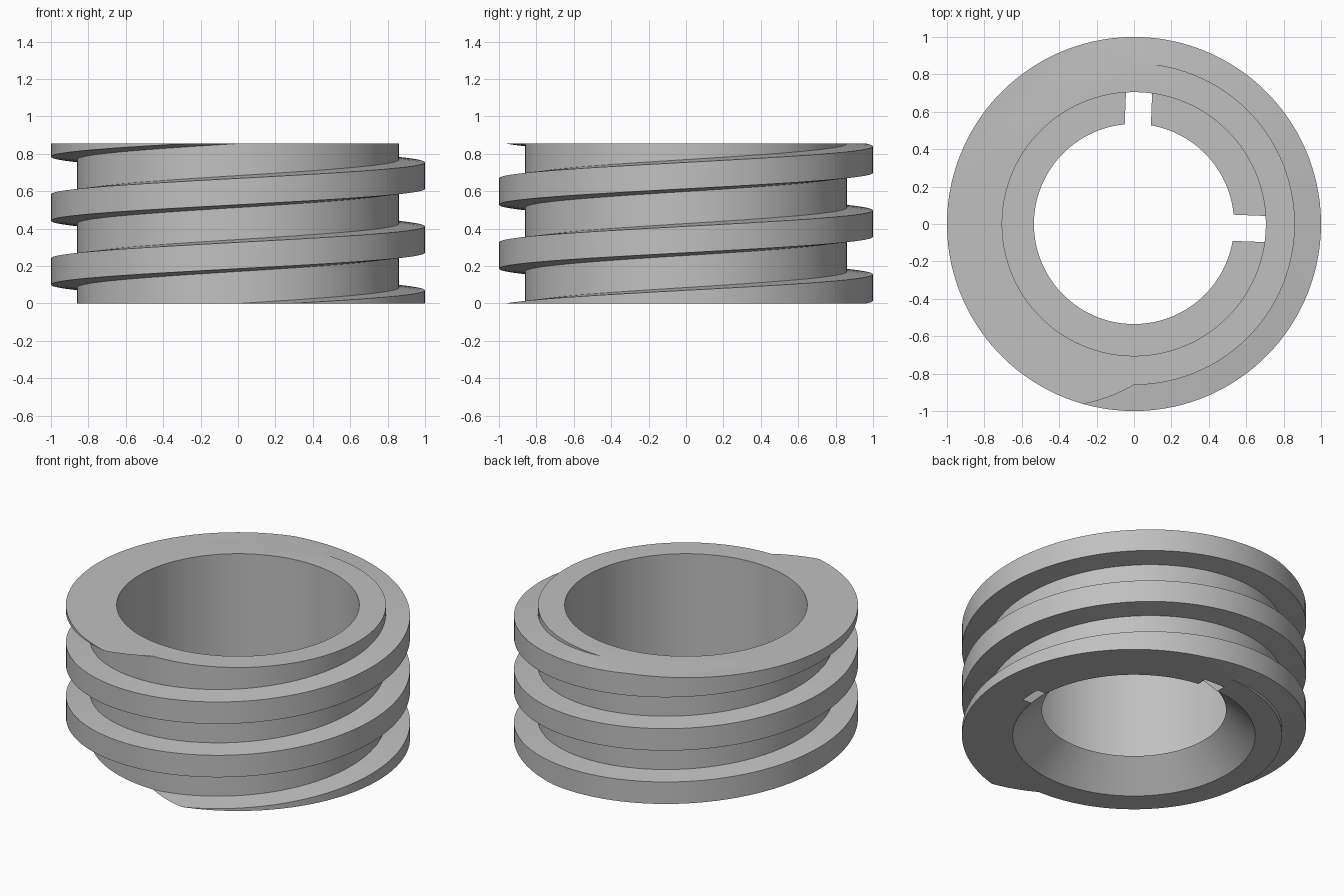
import bpy, bmesh, math
from mathutils import Matrix

if "Cube" in bpy.data.objects:
    bpy.data.objects.remove(bpy.data.objects["Cube"])

SEG = 128
HEIGHT = 0.855
PITCH = HEIGHT / 2.5
R_OUT, R_CORE, R_BORE, R_LIP = 1.0, 0.86, 0.705, 0.535
LIP_Z = 0.17

grey = bpy.data.materials.new("light_grey")
grey.diffuse_color = (0.53, 0.53, 0.53, 1)
grey.use_nodes = True
grey.node_tree.nodes["Principled BSDF"].inputs["Base Color"].default_value = grey.diffuse_color


def finish(name, bm):
    bmesh.ops.recalc_face_normals(bm, faces=bm.faces)
    mesh = bpy.data.meshes.new(name)
    bm.to_mesh(mesh)
    bm.free()
    mesh.materials.append(grey)
    obj = bpy.data.objects.new(name, mesh)
    bpy.context.collection.objects.link(obj)
    return obj


def sweep(name, profile, steps, start=0.0, rise=0.0, closed=True):
    """Sweep a closed (radius, z) profile round the z axis, rising per turn."""
    bm = bmesh.new()
    rings = []
    for i in range(steps if closed else steps + 1):
        a = start + 2 * math.pi * i / SEG
        dz = rise * i / SEG
        rings.append([bm.verts.new((r * math.cos(a), r * math.sin(a), z + dz))
                      for r, z in profile])
    n = len(profile)
    for i in range(steps):
        a, b = rings[i], rings[(i + 1) % len(rings)]
        for j in range(n):
            k = (j + 1) % n
            bm.faces.new((a[j], b[j], b[k], a[k]))
    if not closed:
        bm.faces.new(rings[0])
        bm.faces.new(rings[-1])
    return finish(name, bm)


def box(name, size, centre, angle=0.0):
    bm = bmesh.new()
    bmesh.ops.create_cube(bm, size=1)
    bm.transform(Matrix.Rotation(angle, 4, 'Z') @ Matrix.Translation(centre)
                 @ Matrix.Diagonal((*size, 1)))
    return finish(name, bm)


def boolean(target, tool, operation):
    mod = target.modifiers.new(operation, 'BOOLEAN')
    mod.operation = operation
    mod.solver = 'EXACT'
    mod.object = tool
    bpy.context.view_layer.objects.active = target
    bpy.ops.object.modifier_apply(modifier=mod.name)
    bpy.data.objects.remove(tool)


# Sleeve with a bore and a coned inner lip, left long for trimming
sleeve = sweep("threaded_sleeve", [
    (R_BORE, -0.3), (R_BORE, 0), (R_LIP, LIP_Z), (R_BORE, LIP_Z),
    (R_BORE, 1.2), (R_CORE, 1.2), (R_CORE, -0.3)], SEG)

# Helical thread with slightly tapered flanks, rooted inside the sleeve
taper = 0.015
r_in = 0.80
z_out = -taper
z_in = taper * (R_CORE - r_in) / (R_OUT - R_CORE)
base = -PITCH / 2
thread = sweep("thread", [
    (r_in, z_in), (R_OUT, z_out), (R_OUT, base - z_out), (r_in, base - z_in)],
    int(SEG * 3.4), start=math.radians(270) - 2 * math.pi * 0.2, rise=PITCH, closed=False)
thread.data.transform(Matrix.Translation((0, 0, -0.2 * PITCH)))
boolean(sleeve, thread, 'UNION')

# Four slots through the lip
for i in range(4):
    slot = box("slot_cutter", (0.365, 0.14, 0.60), (0.5825, 0, LIP_Z - 0.299),
               math.radians(90 * i - 2.2))
    boolean(sleeve, slot, 'DIFFERENCE')

# Trim both ends flat
slab = box("end_trim", (3, 3, HEIGHT), (0, 0, HEIGHT / 2))
boolean(sleeve, slab, 'INTERSECT')

# Smooth the round walls and keep the edges crisp
bpy.ops.object.select_all(action='DESELECT')
sleeve.select_set(True)
bpy.context.view_layer.objects.active = sleeve
bpy.ops.object.shade_smooth_by_angle(angle=math.radians(25))
